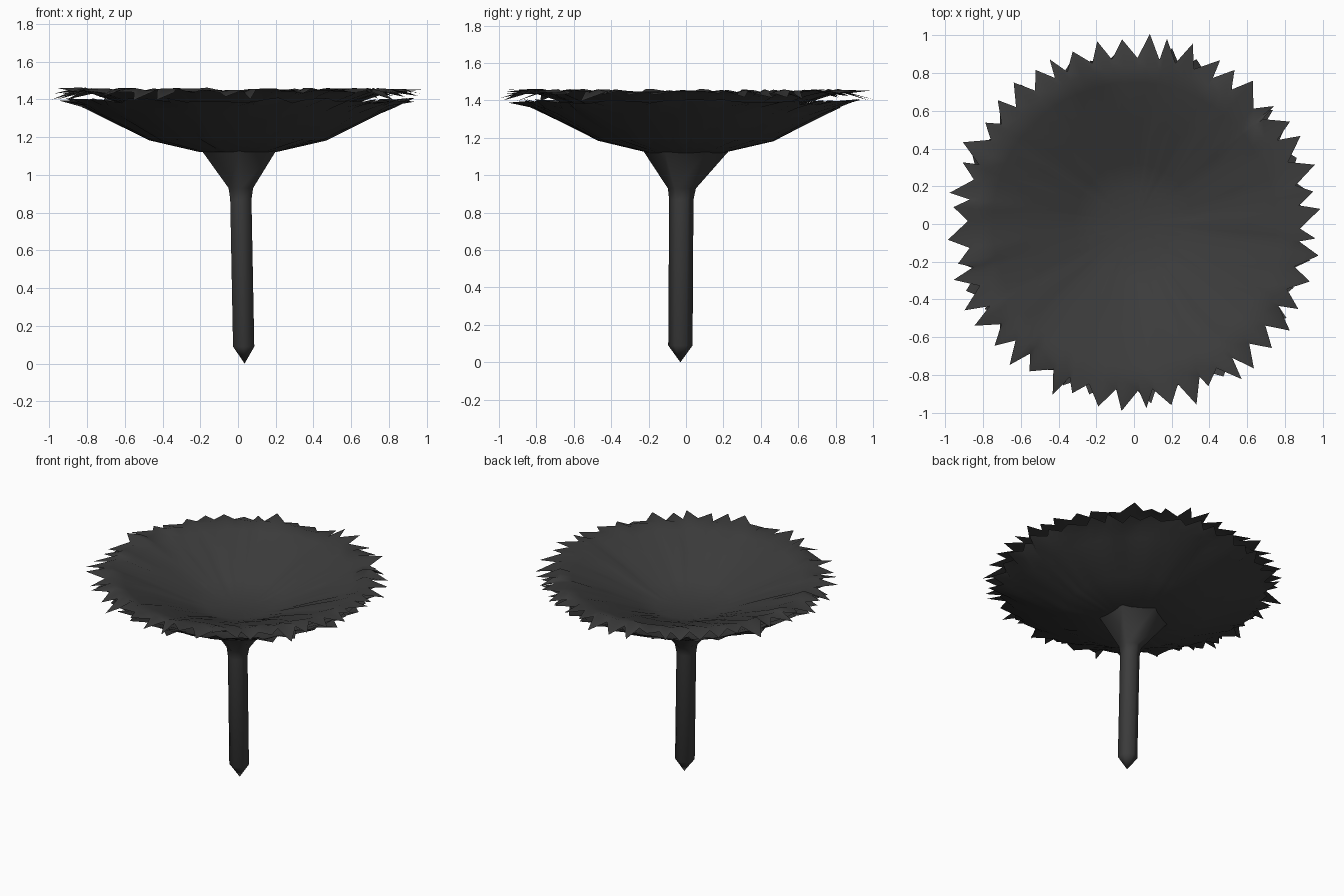
import bpy
import bmesh
import math
import random

random.seed(4)

cube = bpy.data.objects.get("Cube")
if cube:
    bpy.data.objects.remove(cube, do_unlink=True)

# One charcoal colour for everything
charcoal = bpy.data.materials.new("charcoal")
charcoal.use_nodes = True
COLOR = (0.045, 0.045, 0.045, 1)
charcoal.diffuse_color = COLOR
charcoal.node_tree.nodes["Principled BSDF"].inputs["Base Color"].default_value = COLOR


def finish(bm, name, angle):
    bmesh.ops.recalc_face_normals(bm, faces=bm.faces)
    mesh = bpy.data.meshes.new(name)
    bm.to_mesh(mesh)
    bm.free()
    mesh.materials.append(charcoal)
    obj = bpy.data.objects.new(name, mesh)
    bpy.context.collection.objects.link(obj)
    bpy.ops.object.select_all(action='DESELECT')
    obj.select_set(True)
    bpy.context.view_layer.objects.active = obj
    bpy.ops.object.shade_smooth_by_angle(angle=math.radians(angle))


def bridge(bm, a, b):
    for i in range(len(a)):
        j = (i + 1) % len(a)
        bm.faces.new((a[i], a[j], b[j], b[i]))


def cap(bm, point, ring):
    center = bm.verts.new(point)
    for i in range(len(ring)):
        bm.faces.new((center, ring[i], ring[(i + 1) % len(ring)]))


# Layer of fused petals: a lofted bowl with a ragged fringe of pointed tips
def petal_layer(name, profile, teeth, tip_r, tip_z):
    bm = bmesh.new()
    n = teeth * 2
    jitter = [random.uniform(-0.45, 0.45) for _ in range(n)]
    previous = None
    for k, (r, z) in enumerate(profile):
        fringe = k == len(profile) - 1
        wobble = 0.016 * k / len(profile)
        ring = []
        for i in range(n):
            a = math.tau * (i + jitter[i]) / n
            if fringe and i % 2:
                rr, zz = random.uniform(*tip_r), random.uniform(*tip_z)
            else:
                rr, zz = r, z + random.uniform(-wobble, wobble)
            ring.append(bm.verts.new((rr * math.cos(a), rr * math.sin(a), zz)))
        if previous:
            bridge(bm, previous, ring)
        else:
            cap(bm, (0, 0, z), ring)
        previous = ring
    finish(bm, name, 65)


# The underside is a shallow bowl; the upper side crests and droops at the rim
petal_layer("lower_petals",
            [(0.2, 1.12), (0.47, 1.185), (0.75, 1.325), (0.83, 1.365), (0.86, 1.39)],
            teeth=40, tip_r=(0.89, 0.96), tip_z=(1.385, 1.41))
petal_layer("upper_petals",
            [(0.2, 1.22), (0.32, 1.26), (0.55, 1.355), (0.75, 1.425), (0.83, 1.452),
             (0.88, 1.445)],
            teeth=48, tip_r=(0.945, 1.015), tip_z=(1.39, 1.46))


# Stem with a pointed foot and a flared collar under the dish
def loft_stem(name, foot, stations, sides):
    bm = bmesh.new()
    previous = None
    for r, x, y, z in stations:
        ring = []
        for i in range(sides):
            a = math.tau * (i + 0.5) / sides
            ring.append(bm.verts.new((x + r * math.cos(a), y + r * math.sin(a), z)))
        if previous:
            bridge(bm, previous, ring)
        else:
            cap(bm, foot, ring)
        previous = ring
    bm.faces.new(previous)
    finish(bm, name, 62)


loft_stem("stem", (0.035, -0.03, 0),
          [(0.065, 0.03, -0.03, 0.09),
           (0.065, 0.015, -0.025, 0.87),
           (0.075, 0.015, -0.022, 0.93),
           (0.225, 0.005, 0, 1.125)], sides=6)
